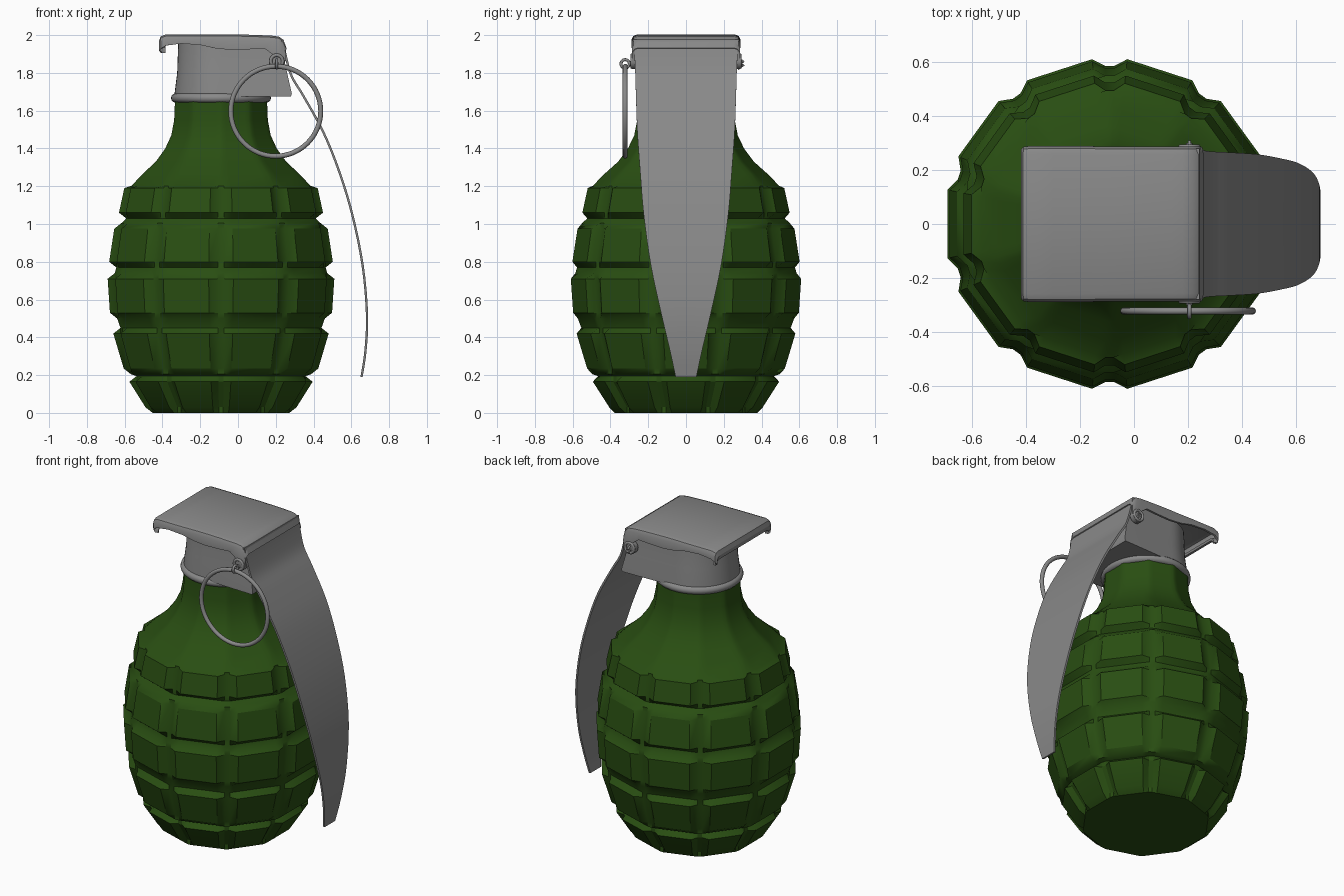
import bpy, bmesh, math
from math import sin, cos, tan, pi, radians

if "Cube" in bpy.data.objects:
    bpy.data.objects.remove(bpy.data.objects["Cube"])

CX = -0.09  # axis of the body


def material(name, rgb):
    m = bpy.data.materials.new(name)
    m.diffuse_color = (*rgb, 1)
    m.use_nodes = True
    m.node_tree.nodes["Principled BSDF"].inputs["Base Color"].default_value = m.diffuse_color
    return m


GREEN = material("dark_green", (0.022, 0.076, 0.006))
GREY = material("steel_grey", (0.25, 0.25, 0.25))


def loft(name, rings, mat, closed=True, caps=True, thick=0):
    """Skin a list of equal-length point rings."""
    bm = bmesh.new()
    vs = [[bm.verts.new(p) for p in r] for r in rings]
    n = len(rings[0])
    for a, b in zip(vs, vs[1:]):
        for i in range(n if closed else n - 1):
            j = (i + 1) % n
            bm.faces.new((a[i], a[j], b[j], b[i]))
    if closed and caps:
        bm.faces.new(vs[0])
        bm.faces.new(vs[-1])
    bmesh.ops.recalc_face_normals(bm, faces=bm.faces)
    me = bpy.data.meshes.new(name)
    bm.to_mesh(me)
    bm.free()
    ob = bpy.data.objects.new(name, me)
    bpy.context.collection.objects.link(ob)
    me.materials.append(mat)
    if thick:
        s = ob.modifiers.new("thickness", 'SOLIDIFY')
        s.thickness, s.offset = thick, 0
    return ob


def primitive(name):
    ob = bpy.context.object
    ob.name = name
    ob.data.materials.append(GREY)
    return ob


def torus(name, loc, rot, major, minor, seg=48):
    bpy.ops.mesh.primitive_torus_add(location=loc, rotation=rot, major_radius=major,
                                     minor_radius=minor, major_segments=seg, minor_segments=12)
    return primitive(name)


def rod(name, loc, rot, r, depth):
    bpy.ops.mesh.primitive_cylinder_add(vertices=20, radius=r, depth=depth, location=loc, rotation=rot)
    return primitive(name)


def smooth_path(pts, steps=4):
    """Catmull-Rom through the points."""
    p = [pts[0]] + pts + [pts[-1]]
    out = []
    for i in range(1, len(p) - 2):
        for k in range(steps):
            t = k / steps
            out.append(tuple(0.5 * (2 * b + (c - a) * t + (2 * a - 5 * b + 4 * c - d) * t * t
                                    + (3 * b - a - 3 * c + d) * t ** 3)
                             for a, b, c, d in zip(*p[i - 1:i + 3])))
    return out + [pts[-1]]


# Body: ten columns of raised blocks in five rows, then shoulder and neck
DEEP = 0.038
rows = [(0.03, 0.165, 0.40, 0.485), (0.235, 0.42, 0.515, 0.57), (0.53, 0.71, 0.588, 0.60),
        (0.80, 0.975, 0.592, 0.565), (1.06, 1.19, 0.54, 0.512)]
profile = []  # z, flat distance from the axis of the groove floor, raised?
for z0, z1, a0, a1 in rows:
    top = 0.012 if z1 > 1.1 else 0.03
    profile += [(z0 - 0.03, a0 - DEEP, 0), (z0, a0 - DEEP, 1), (z1, a1 - DEEP, 1), (z1 + top, a1 - DEEP, 0)]
profile += [(1.265, 0.415, 0), (1.33, 0.345, 0), (1.40, 0.295, 0), (1.47, 0.263, 0),
            (1.55, 0.248, 0), (1.67, 0.243, 0)]
rings = []
for z, a, up in profile:
    ring = []
    for col in range(10):
        th = col * 2 * pi / 10
        for ang, block in ((-16.3, 0), (-11.9, 1), (11.9, 1), (16.3, 0)):
            d = a + (DEEP if up and block else 0)
            lat = (a + DEEP * up) * tan(radians(ang)) if block else a * tan(radians(ang))
            ring.append((CX + d * cos(th) - lat * sin(th), d * sin(th) + lat * cos(th), z))
    rings.append(ring)
loft("body", rings, GREEN)

# Collar ring under the head
torus("collar", (CX, 0, 1.667), (0, 0, 0), 0.24, 0.025)

# Head: round at the back, square under the lever
rings = []
for z, r, xr in ((1.675, 0.246, 0.285), (1.69, 0.246, 0.285), (1.80, 0.232, 0.26), (1.97, 0.226, 0.225)):
    arc = [(CX + r * cos(t), r * sin(t), z) for t in (pi / 2 + pi * i / 24 for i in range(25))]
    if z < 1.68:
        xr = 0.28
    rings.append(arc + [(xr, -r - 0.01, z), (xr, r + 0.01, z)])
loft("head", rings, GREY)

# Cap: pressed sheet with wavy side skirts and a turned-down back lip
stations = [(-0.385, 1.935, 1.905, 0.265), (-0.405, 1.94, 1.905, 0.27), (-0.412, 1.965, 1.915, 0.275),
            (-0.405, 1.988, 1.93, 0.28), (-0.38, 1.997, 1.945, 0.282), (-0.30, 1.997, 1.955, 0.282),
            (-0.20, 1.997, 1.948, 0.282), (-0.12, 1.997, 1.93, 0.28), (-0.04, 1.997, 1.922, 0.28),
            (0.06, 1.995, 1.925, 0.28), (0.14, 1.992, 1.93, 0.28), (0.18, 1.99, 1.90, 0.28),
            (0.215, 1.985, 1.88, 0.28), (0.235, 1.97, 1.87, 0.28), (0.25, 1.93, 1.86, 0.278)]
rings = []
for x, zt, zb, w in stations:
    half = [(w, zb), (w, zt - 0.022), (w - 0.007, zt - 0.007), (w - 0.025, zt)]
    rings.append([(x, -y, z) for y, z in half] + [(x, y, z) for y, z in reversed(half)])
loft("cap", rings, GREY, closed=False, thick=0.014)

# Lever: long curved, tapering strip (x, z, half width)
lever = smooth_path([(0.236, 1.975, 0.28), (0.255, 1.88, 0.272), (0.285, 1.78, 0.268), (0.345, 1.68, 0.265),
                     (0.45, 1.49, 0.258), (0.535, 1.28, 0.243), (0.605, 1.05, 0.224), (0.66, 0.78, 0.186),
                     (0.683, 0.52, 0.13), (0.675, 0.33, 0.085), (0.654, 0.19, 0.055)])
loft("lever", [[(x, -w, z), (x, -w / 3, z), (x, w / 3, z), (x, w, z)] for x, z, w in lever],
     GREY, closed=False, thick=0.012)

# Ears, cross pin with eye and split tips, pull ring
SIDE = (pi / 2, 0, 0)
for s, tag in ((-1, "front"), (1, "back")):
    rod("ear_" + tag, (0.205, s * 0.272, 1.862), SIDE, 0.042, 0.03)
    torus("ear_rim_" + tag, (0.205, s * 0.286, 1.862), SIDE, 0.032, 0.009, 24)
rod("pin", (0.205, 0, 1.85), SIDE, 0.012, 0.60)
for s in (-1, 1):
    rod("pin_tip", (0.205, 0.29, 1.85 + s * 0.018), (pi / 2 - s * 0.6, 0, 0), 0.006, 0.04)
torus("pin_eye", (0.205, -0.322, 1.848), (0, pi / 2, 0), 0.022, 0.008, 24)
torus("pull_ring", (0.2, -0.322, 1.597), SIDE, 0.238, 0.013, 64)

# Apply modifiers and shade
bpy.ops.object.select_all(action='SELECT')
bpy.context.view_layer.objects.active = bpy.data.objects["body"]
bpy.ops.object.convert(target='MESH')
bpy.ops.object.shade_smooth_by_angle(angle=radians(32))
